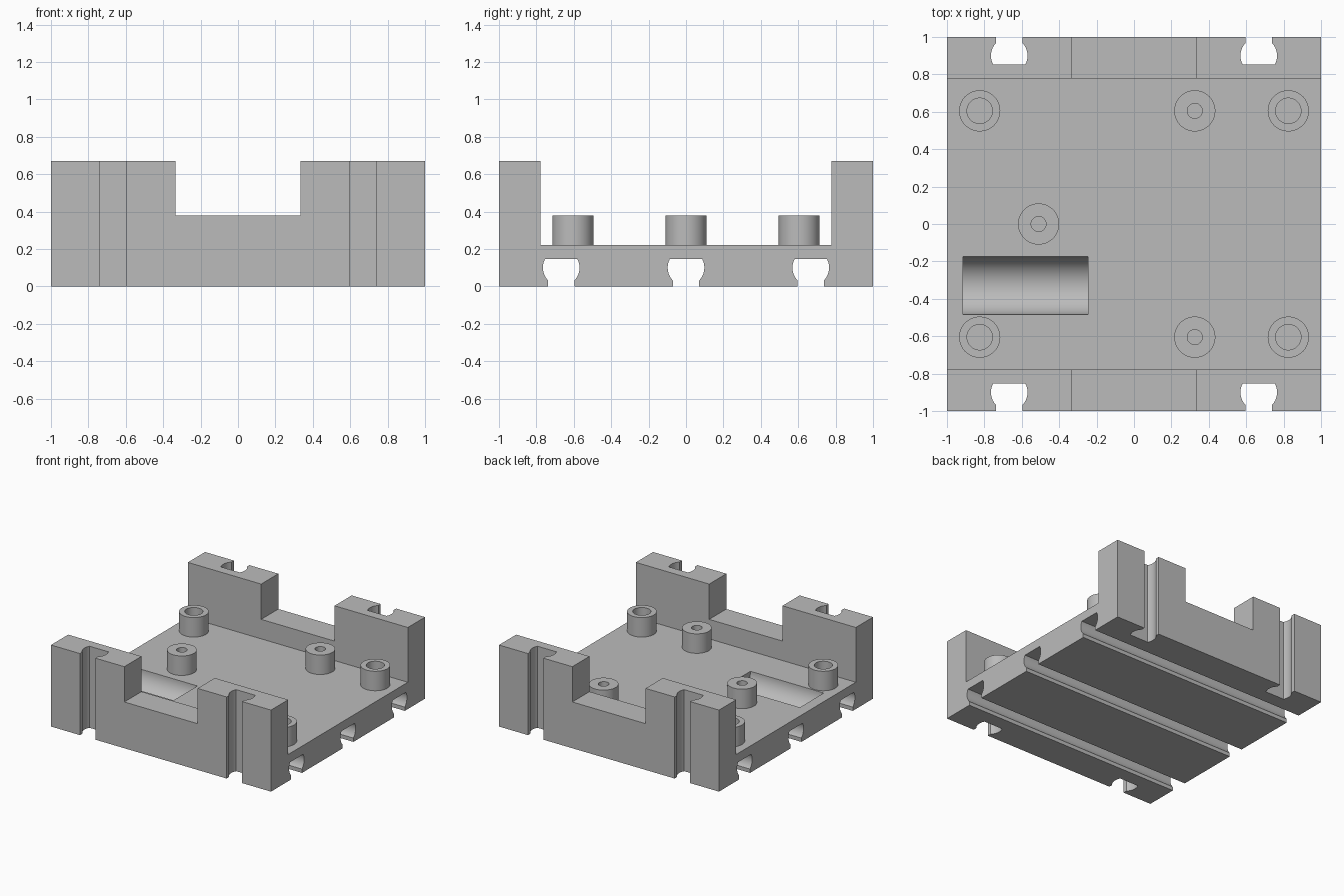
import bpy
import bmesh
import math
from mathutils import Matrix, Vector

cube = bpy.data.objects.get("Cube")
if cube:
    bpy.data.objects.remove(cube)

FLOOR, WALL_TOP, SILL = 0.22, 0.67, 0.38
WALL_IN = 0.777

grey = bpy.data.materials.new("light_grey")
grey.use_nodes = True
colour = (0.5, 0.5, 0.5, 1)
grey.diffuse_color = colour
grey.node_tree.nodes["Principled BSDF"].inputs["Base Color"].default_value = colour


def prism(name, profile, origin, u, v, along, length):
    """Extrude a 2D profile, laid out on axes u and v, along a direction."""
    u, v, along, origin = (Vector(a) for a in (u, v, along, origin))
    bm = bmesh.new()
    face = bm.faces.new([bm.verts.new(origin + u * a + v * b) for a, b in profile])
    ext = bmesh.ops.extrude_face_region(bm, geom=[face])
    moved = [e for e in ext["geom"] if isinstance(e, bmesh.types.BMVert)]
    bmesh.ops.translate(bm, verts=moved, vec=along * length)
    bmesh.ops.recalc_face_normals(bm, faces=bm.faces)
    return finish(name, bm)


def finish(name, bm):
    mesh = bpy.data.meshes.new(name)
    bm.to_mesh(mesh)
    bm.free()
    mesh.materials.append(grey)
    obj = bpy.data.objects.new(name, mesh)
    bpy.context.collection.objects.link(obj)
    return obj


def smooth(obj):
    bpy.ops.object.select_all(action="DESELECT")
    obj.select_set(True)
    bpy.context.view_layer.objects.active = obj
    bpy.ops.object.shade_smooth_by_angle(angle=math.radians(30))


def slot_profile():
    """Narrow mouth opening into a rounded channel with a flat end."""
    r, centre, end, mouth = 0.098, 0.1, 0.147, 0.07
    start = -math.acos(mouth / r)
    stop = math.asin((end - centre) / r)
    side = [(mouth, -0.05)]
    for i in range(13):
        a = start + (stop - start) * i / 12
        side.append((r * math.cos(a), centre + r * math.sin(a)))
    return side + [(-x, d) for x, d in reversed(side)]


# Floor and both end walls as one U-shaped extrusion
half = [(1, 0), (1, WALL_TOP), (WALL_IN, WALL_TOP), (WALL_IN, FLOOR)]
tray = prism("tray", half + [(-y, z) for y, z in reversed(half)],
             (-1, 0, 0), (0, 1, 0), (0, 0, 1), (1, 0, 0), 2)

cutters = []
# Gap in the middle of each wall
gap = [(-0.333, SILL), (0.333, SILL), (0.333, 0.8), (-0.333, 0.8)]
cutters.append(prism("wall_gap_cutter", gap, (0, -1.1, 0),
                     (1, 0, 0), (0, 0, 1), (0, 1, 0), 2.2))
# Channels along the underside
for y in (-0.667, 0, 0.667):
    cutters.append(prism("underside_slot_cutter", slot_profile(), (-1.1, y, 0),
                         (0, 1, 0), (0, 0, 1), (1, 0, 0), 2.2))
# Upright channels in the outer wall faces
for side in (-1, 1):
    for x in (-0.667, 0.667):
        cutters.append(prism("wall_slot_cutter", slot_profile(), (x, side, -0.1),
                             (1, 0, 0), (0, -side, 0), (0, 0, 1), 0.9))
# Rounded trough in the floor
trough = [(0.155 * math.cos(a), 0.155 * math.sin(a))
          for a in (math.tau * i / 64 for i in range(64))]
cutters.append(prism("trough_cutter", trough, (-0.913, -0.33, FLOOR),
                     (0, 1, 0), (0, 0, 1), (1, 0, 0), 0.667))

bpy.context.view_layer.objects.active = tray
for cutter in cutters:
    cutter.hide_render = True
    mod = tray.modifiers.new("cut", "BOOLEAN")
    mod.operation = "DIFFERENCE"
    mod.solver = "EXACT"
    mod.object = cutter
    bpy.ops.object.modifier_apply(modifier=mod.name)
for cutter in cutters:
    bpy.data.objects.remove(cutter)
smooth(tray)


def standoff(name, x, y, bore):
    """Hollow post turned from its section."""
    bm = bmesh.new()
    section = [(0, FLOOR + 0.003), (bore, FLOOR + 0.003), (bore, SILL),
               (0.11, SILL), (0.11, FLOOR - 0.005)]
    verts = [bm.verts.new((r, 0, z)) for r, z in section]
    edges = [bm.edges.new(pair) for pair in zip(verts, verts[1:])]
    bmesh.ops.spin(bm, geom=verts + edges, cent=(0, 0, 0), axis=(0, 0, 1),
                   angle=math.tau, steps=48)
    bmesh.ops.remove_doubles(bm, verts=bm.verts, dist=0.0001)
    bmesh.ops.recalc_face_normals(bm, faces=bm.faces)
    # Make sure the outer wall faces outward
    bm.faces.ensure_lookup_table()
    outer = max(bm.faces, key=lambda f: f.calc_center_median().xy.length)
    if outer.normal.xy.dot(outer.calc_center_median().xy) < 0:
        bmesh.ops.reverse_faces(bm, faces=bm.faces)
    bmesh.ops.transform(bm, matrix=Matrix.Translation((x, y, 0)), verts=bm.verts)
    smooth(finish(name, bm))


# Wide-bore posts at the corners, narrow-bore posts inside
for y, end in ((-0.605, "front"), (0.605, "back")):
    standoff(end + "_right_post", -0.825, y, 0.068)
    standoff(end + "_left_post", 0.825, y, 0.068)
    standoff(end + "_inner_post", 0.325, y, 0.04)
standoff("middle_post", -0.51, 0, 0.04)
